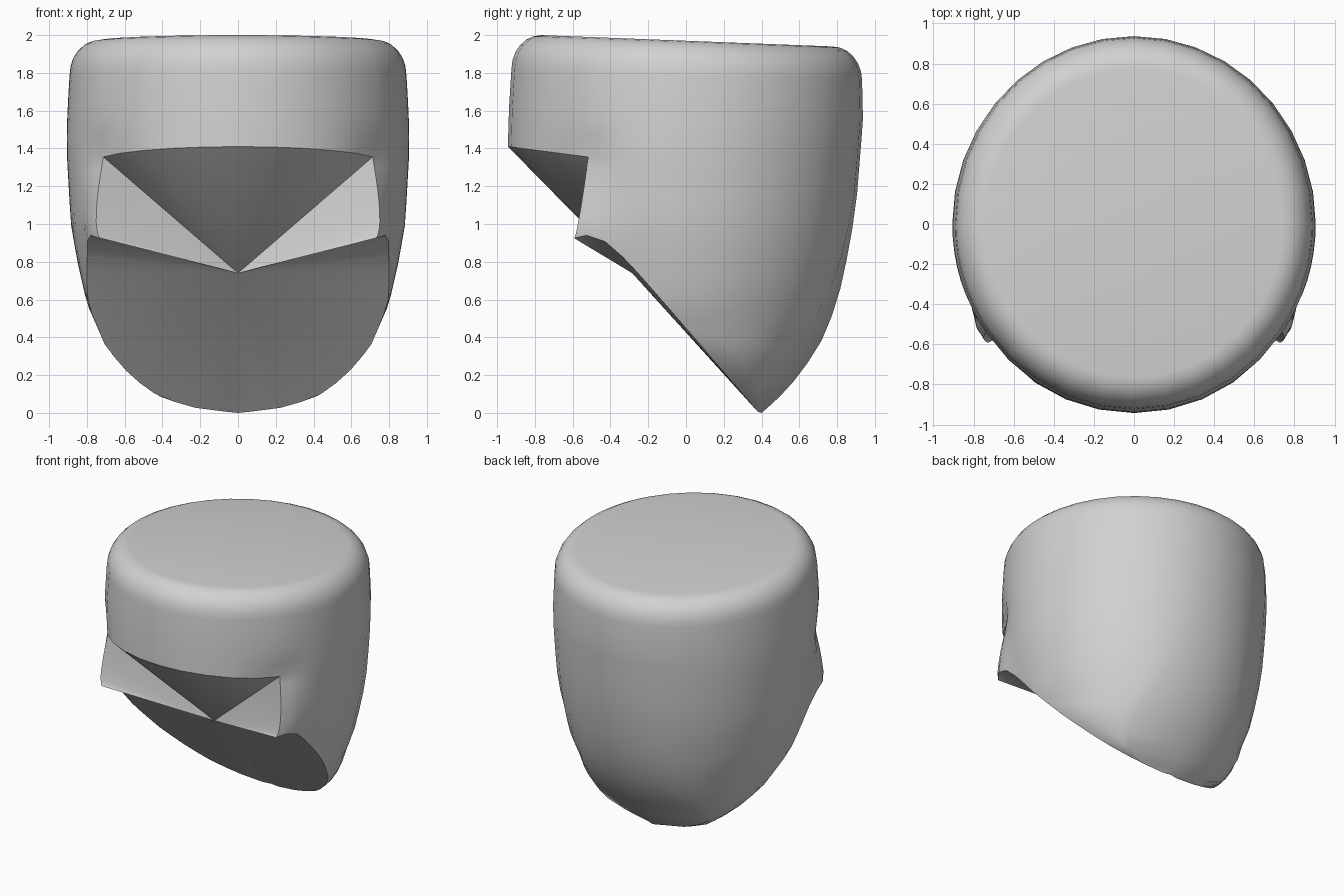
import bpy, bmesh, math

if "Cube" in bpy.data.objects:
    bpy.data.objects.remove(bpy.data.objects["Cube"])

# Half width and rear depth of the shell at each height
WIDTH = [(0, 0), (.02, .2), (.08, .41), (.15, .51), (.23, .6), (.35, .7), (.58, .8),
         (.8, .85), (1, .885), (1.4, .908), (1.6, .903), (1.85, .888), (2.1, .87)]
REAR = [(0, .40), (.06, .47), (.14, .55), (.34, .70), (.58, .80), (.9, .87),
        (1.15, .905), (1.55, .937), (1.85, .93), (2.1, .92)]
FLARE = [(0, 0), (.6, .04), (.93, .07), (1.15, .02), (1.36, -.04), (1.52, 0), (2.1, 0)]
CORNER = 55          # angle of the brow corner, 0 = front, 180 = rear
APEX = (0, -.285, .74)


def look(table, z):
    z = max(table[0][0], min(z, table[-1][0]))
    for (z0, v0), (z1, v1) in zip(table, table[1:]):
        if z <= z1:
            return v0 + (v1 - v0) * (z - z0) / (z1 - z0)


def near_corner(t):
    return math.exp(-((t - CORNER) / 9) ** 2)


def shell(t, z, flare=True):
    """Point on the outer shell at angle t and height z."""
    a, c = look(WIDTH, z), max(0, .385 - .86 * z)
    s, k = math.sin(math.radians(t)), math.cos(math.radians(t))
    depth = .94 * a / .905 if k > 0 else look(REAR, z) - c
    f = 1 + near_corner(t) * look(FLARE, z) if flare else 1
    return (a * s * f, c - depth * k * f, z)


def waist(t):
    return 1.41 - .055 * min(1, t / CORNER) ** 2


def rim_height(t):
    """Height of the slanted lower rim."""
    if t >= 90:
        return .44 * (1 - math.sin(math.radians(t - 90)))
    if t <= CORNER:
        return .925
    lo, hi = .4, 1.3
    for _ in range(30):
        m = (lo + hi) / 2
        if shell(t, m, False)[1] > .39 - .87 * m:
            hi = m
        else:
            lo = m
    return min(lo, .94)


def lower_column(t, rows=11):
    zb, top = rim_height(t), waist(t)
    start = t - 3 * near_corner(t)
    if 90 < t < 180:
        start = 90
    pts = []
    for i in range(rows + 1):
        f = i / rows
        angle = start + (t - start) * (1 - (1 - f) ** 2)
        pts.append(shell(angle, zb + (top - zb) * f ** 1.6))
    return pts


def upper_column(t, rows=4, bevel=6):
    k = math.cos(math.radians(t))
    top = 1.97 + .03 * k
    z0, z1 = waist(t), top - .18
    pts = [shell(t, z0 + (z1 - z0) * i / rows) for i in range(rows + 1)]
    bx, by, _ = pts[-1]
    for i in range(1, bevel + 1):
        p = math.pi / 2 * i / bevel
        f = 1 - .17 * (1 - math.cos(p))
        pts.append((bx * f, by * f, z1 + .18 * math.sin(p)))
    return pts


bm = bmesh.new()


def face(pts):
    clean = [p for i, p in enumerate(pts) if math.dist(p, pts[i - 1]) > 1e-5]
    if len(clean) < 3:
        return
    for side in (1, -1):
        vs = [bm.verts.new((x * side, y, z)) for x, y, z in clean]
        bm.faces.new(vs if side == 1 else vs[::-1])


def skin(cols):
    for a, b in zip(cols, cols[1:]):
        for i in range(len(a) - 1):
            face([a[i], b[i], b[i + 1], a[i + 1]])


def fan(edge):
    for a, b in zip(edge, edge[1:]):
        face([APEX, b, a])


front = [CORNER * i / 5 for i in range(6)]
side = [CORNER + (90 - CORNER) * i / 8 for i in range(9)]
rear = [90 + 90 * i / 9 for i in range(1, 10)]

# Crown and lower shell
upper = [upper_column(t) for t in front + side[1:] + rear]
lower = [lower_column(t) for t in side + rear]
skin(upper)
skin(lower)

# Brow underside, cheek plates and slanted underside all meet at the apex
fan([c[0] for c in upper[:6]])
fan(lower[0][::-1])
fan([c[0] for c in lower])

# Flat, slightly tilted lid
ring = [c[-1] for c in upper]
lid = ring + [(-x, y, z) for x, y, z in ring[-2:0:-1]]
bm.faces.new([bm.verts.new(p) for p in lid])

bmesh.ops.remove_doubles(bm, verts=bm.verts, dist=1e-4)
bmesh.ops.recalc_face_normals(bm, faces=bm.faces)
mesh = bpy.data.meshes.new("head_shell")
bm.to_mesh(mesh)
bm.free()

grey = bpy.data.materials.new("light_grey")
grey.diffuse_color = (.64, .64, .64, 1)
grey.use_nodes = True
grey.node_tree.nodes["Principled BSDF"].inputs["Base Color"].default_value = grey.diffuse_color
mesh.materials.append(grey)
head = bpy.data.objects.new("head_shell", mesh)
bpy.context.collection.objects.link(head)
bpy.context.view_layer.objects.active = head
head.select_set(True)
bpy.ops.object.shade_smooth_by_angle(angle=math.radians(32))
